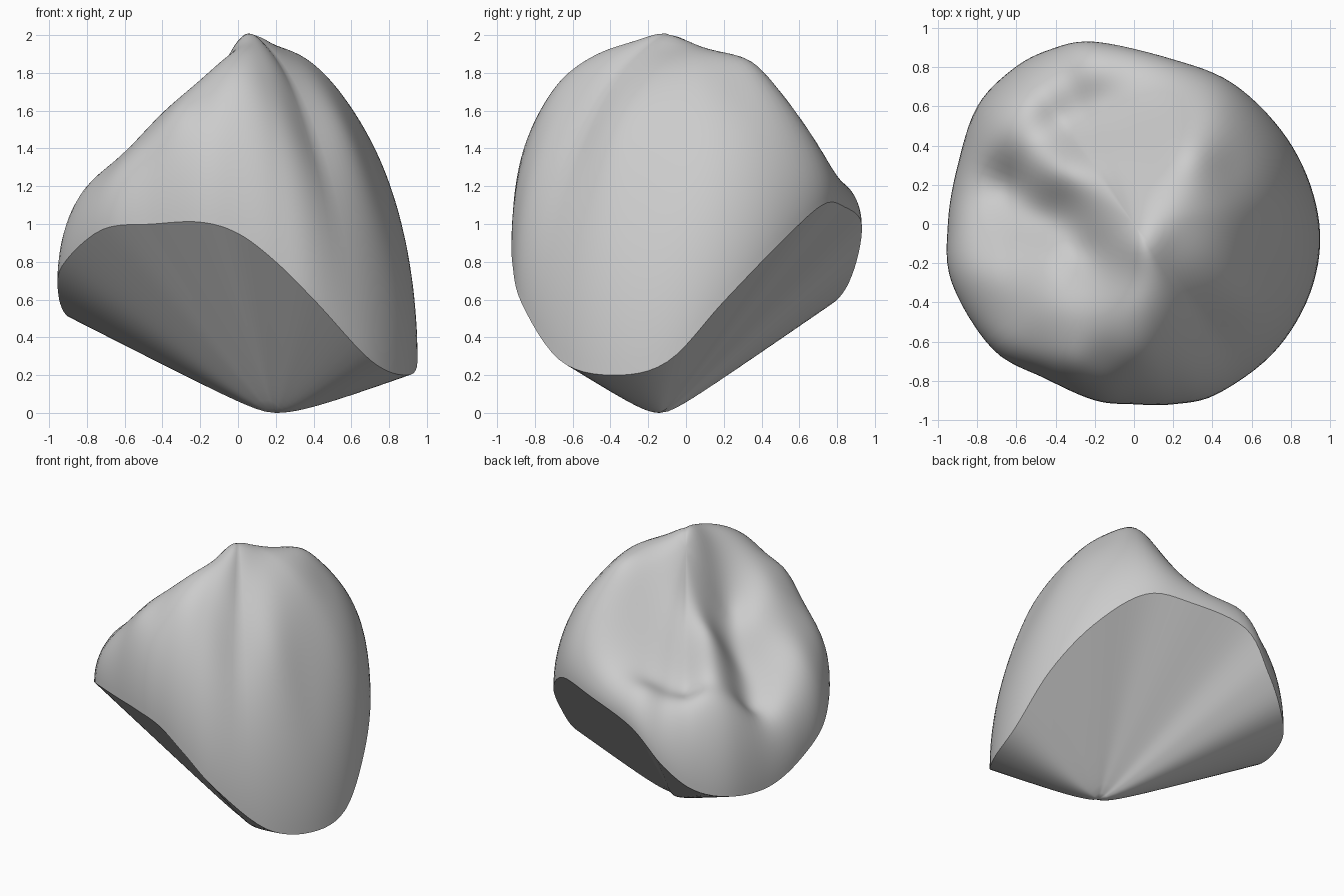
import bpy, bmesh, math
from mathutils import Vector

if "Cube" in bpy.data.objects:
    bpy.data.objects.remove(bpy.data.objects["Cube"])

# Edge between the weathered upper surface and the cut underside
RIM = [(.95, -.1, .27), (.90, .2, .59), (.75, .48, .88), (.5, .72, 1.10), (.2, .84, 1.09),
       (-.2, .93, 1.0), (-.43, .89, .76), (-.62, .79, .59), (-.8, .6, .52), (-.9, .3, .51),
       (-.95, 0, .62), (-.93, -.3, .78), (-.72, -.64, .97), (-.45, -.79, 1.0), (-.2, -.9, 1.01),
       (0, -.92, .95), (.2, -.92, .80), (.42, -.87, .58), (.7, -.67, .28), (.88, -.4, .20)]
# Heights of the lumps and grooves on the upper surface
LUMPS = [(.02, -.1, 1.99), (-.02, -.4, 1.91), (0, -.68, 1.74), (-.2, -.72, 1.62), (.2, -.1, 1.94),
         (.3, -.3, 1.8), (.4, -.6, 1.4), (.6, -.4, 1.4), (.8, -.3, .96), (.5, 0, 1.74),
         (.7, 0, 1.42), (.85, 0, 1.04), (.5, .3, 1.7), (.7, .3, 1.4), (.3, .36, 1.85),
         (.15, .15, 1.91), (.42, .55, 1.6), (.15, .52, 1.58), (.07, .7, 1.33), (-.15, .63, 1.24),
         (-.2, .8, 1.22), (0, .3, 1.7), (-.2, .3, 1.53), (-.4, .27, 1.44), (-.38, .52, 1.17),
         (-.55, .65, 1.14), (-.75, .4, 1.02), (-.45, .03, 1.23), (-.65, .2, 1.0), (-.25, -.16, 1.5),
         (-.18, -.4, 1.77), (-.4, -.4, 1.58), (-.6, -.35, 1.38), (-.8, -.25, 1.2), (-.5, -.62, 1.43),
         (-.42, -.15, 1.42), (-.75, -.02, 1.09), (-.7, -.48, 1.26), (-.33, -.74, 1.52)]
APEX = Vector((.2, -.14, 0))


def smooth_loop(pts, steps):
    """Closed Catmull-Rom curve."""
    p = [Vector(q) for q in pts]
    n, out = len(p), []
    for i in range(n):
        a, b, c, d = (p[(i + k) % n] for k in (-1, 0, 1, 2))
        for s in range(steps):
            t = s / steps
            out.append(.5 * (2 * b + (c - a) * t + (2 * a - 5 * b + 4 * c - d) * t * t
                             + (3 * b - a - 3 * c + d) * t ** 3))
    return out


def solve(m, b):
    """Gaussian elimination with pivoting."""
    n = len(b)
    m = [row[:] + [v] for row, v in zip(m, b)]
    for i in range(n):
        k = max(range(i, n), key=lambda r: abs(m[r][i]))
        m[i], m[k] = m[k], m[i]
        for r in range(i + 1, n):
            f = m[r][i] / m[i][i]
            for c in range(i, n + 1):
                m[r][c] -= f * m[i][c]
    x = [0] * n
    for i in reversed(range(n)):
        x[i] = (m[i][n] - sum(m[i][c] * x[c] for c in range(i + 1, n))) / m[i][i]
    return x


rim = smooth_loop(RIM, 6)


def rim_at(x, y):
    d = Vector((x, y)).normalized()
    return max(rim, key=lambda p: p.xy.normalized().dot(d))


def lift_at(x, y, rho):
    """Edge rounding: elliptical on the right, boxier on the front left."""
    p = 2 + 3 * max(0, math.cos(math.atan2(y, x) - math.radians(215)))
    return math.sqrt(1 - rho ** p)


def kernel(ax, ay, bx, by):
    return math.sqrt((ax - bx) ** 2 + (ay - by) ** 2 + .012)


# Dome height that carries the surface through every lump after edge rounding
domes = []
for x, y, z in LUMPS:
    r = rim_at(x, y)
    rho = min(.97, math.hypot(x, y) / r.xy.length)
    domes.append(r.z + (z - r.z) / lift_at(x, y, rho))
mean = sum(domes) / len(domes)
weights = solve([[kernel(a[0], a[1], b[0], b[1]) for b in LUMPS] for a in LUMPS],
                [d - mean for d in domes])


def dome(x, y):
    return mean + sum(w * kernel(x, y, p[0], p[1]) for w, p in zip(weights, LUMPS))


bm = bmesh.new()


def ring(pts):
    return [bm.verts.new(p) for p in pts]


def bridge(a, b):
    n = len(a)
    for i in range(n):
        bm.faces.new((a[i], a[(i + 1) % n], b[(i + 1) % n], b[i]))


def fan(a, tip):
    v = bm.verts.new(tip)
    for i in range(len(a)):
        bm.faces.new((a[i], a[(i + 1) % len(a)], v))


# Upper surface
edge = ring(rim)
prev, TOP = edge, 38
for k in range(1, TOP):
    rho = math.cos(math.pi / 2 * k / TOP)
    pts = []
    for r in rim:
        x, y = r.x * rho, r.y * rho
        pts.append((x, y, r.z + max(.12, dome(x, y) - r.z) * lift_at(x, y, rho)))
    cur = ring(pts)
    bridge(prev, cur)
    prev = cur
fan(prev, (0, 0, dome(0, 0)))

# Cut underside, a cone with a rounded tip
prev, LOW, SOFT = edge, 20, .05
for k in range(1, LOW):
    t = 1 - k / LOW
    pts = []
    for r in rim:
        p = APEX.lerp(r, t)
        p.z = r.z * (math.hypot(r.z * t, SOFT) - SOFT) / (math.hypot(r.z, SOFT) - SOFT)
        pts.append(p)
    cur = ring(pts)
    bridge(prev, cur)
    prev = cur
fan(prev, APEX)

bmesh.ops.recalc_face_normals(bm, faces=bm.faces)
mesh = bpy.data.meshes.new("rock")
bm.to_mesh(mesh)
bm.free()
rock = bpy.data.objects.new("rock", mesh)
bpy.context.collection.objects.link(rock)
bpy.context.view_layer.objects.active = rock
rock.select_set(True)
bpy.ops.object.shade_smooth_by_angle(angle=math.radians(35))
